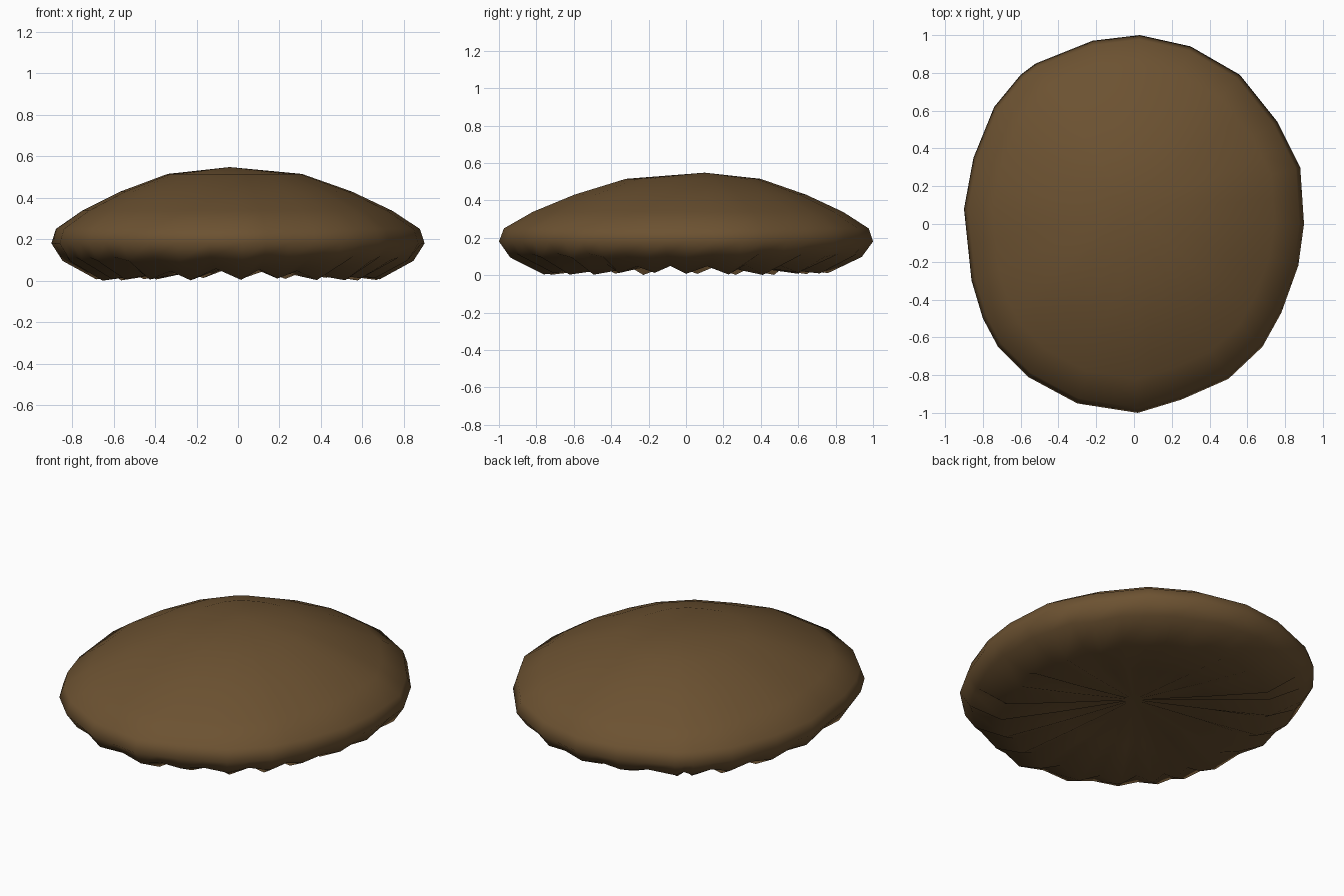
import bpy, bmesh, random
from mathutils import Vector

if "Cube" in bpy.data.objects:
    bpy.data.objects.remove(bpy.data.objects["Cube"])

random.seed(4)

# Irregular rim outline seen from above
outline = [(.03, 1), (.3, .94), (.56, .79), (.76, .54), (.88, .3), (.9, 0),
           (.87, -.22), (.78, -.47), (.68, -.65), (.5, -.82), (.25, -.93), (.02, -1),
           (-.3, -.95), (-.56, -.81), (-.72, -.65), (-.8, -.5), (-.86, -.3), (-.9, .08),
           (-.85, .35), (-.74, .62), (-.6, .79), (-.52, .85), (-.22, .97)]
rim = []
for i, p in enumerate(outline):
    a, b = Vector(p), Vector(outline[(i + 1) % len(outline)])
    rim += [a, (a + b) / 2]
n = len(rim)
peak = Vector((-.04, .1))

# Profile rings: scale, height, pleat depth
rings = [(.36, .515, 0), (.62, .43, 0), (.83, .338, 0), (.975, .25, 0), (1, .18, 0),
         (.94, .105, .012), (.76, .03, .03), (.42, .06, .02)]

bm = bmesh.new()
top = bm.verts.new((peak.x, peak.y, .548))
under = bm.verts.new((0, 0, .1))
teeth = [random.uniform(.5, 1) * (1 if i % 2 else -1) for i in range(n)]
loops = []
for k, (s, z, depth) in enumerate(rings):
    shift = peak * (1 - s) * .6 if k < 4 else Vector((0, 0))
    loops.append([bm.verts.new((p.x * s + shift.x, p.y * s + shift.y, z + depth * teeth[i]))
                  for i, p in enumerate(rim)])
for i in range(n):
    j = (i + 1) % n
    bm.faces.new((top, loops[0][i], loops[0][j]))
    bm.faces.new((under, loops[-1][j], loops[-1][i]))
    for a, b in zip(loops, loops[1:]):
        bm.faces.new((a[i], b[i], b[j], a[j]))
bmesh.ops.recalc_face_normals(bm, faces=bm.faces)
for f in bm.faces:
    f.smooth = True

# Domed cap with a pleated, slightly hollow underside
mesh = bpy.data.meshes.new("mushroom_cap")
bm.to_mesh(mesh)
bm.free()
cap = bpy.data.objects.new("mushroom_cap", mesh)
bpy.context.collection.objects.link(cap)
brown = bpy.data.materials.new("earth brown")
brown.diffuse_color = (.15, .084, .031, 1)
brown.use_nodes = True
brown.node_tree.nodes["Principled BSDF"].inputs["Base Color"].default_value = brown.diffuse_color
mesh.materials.append(brown)
